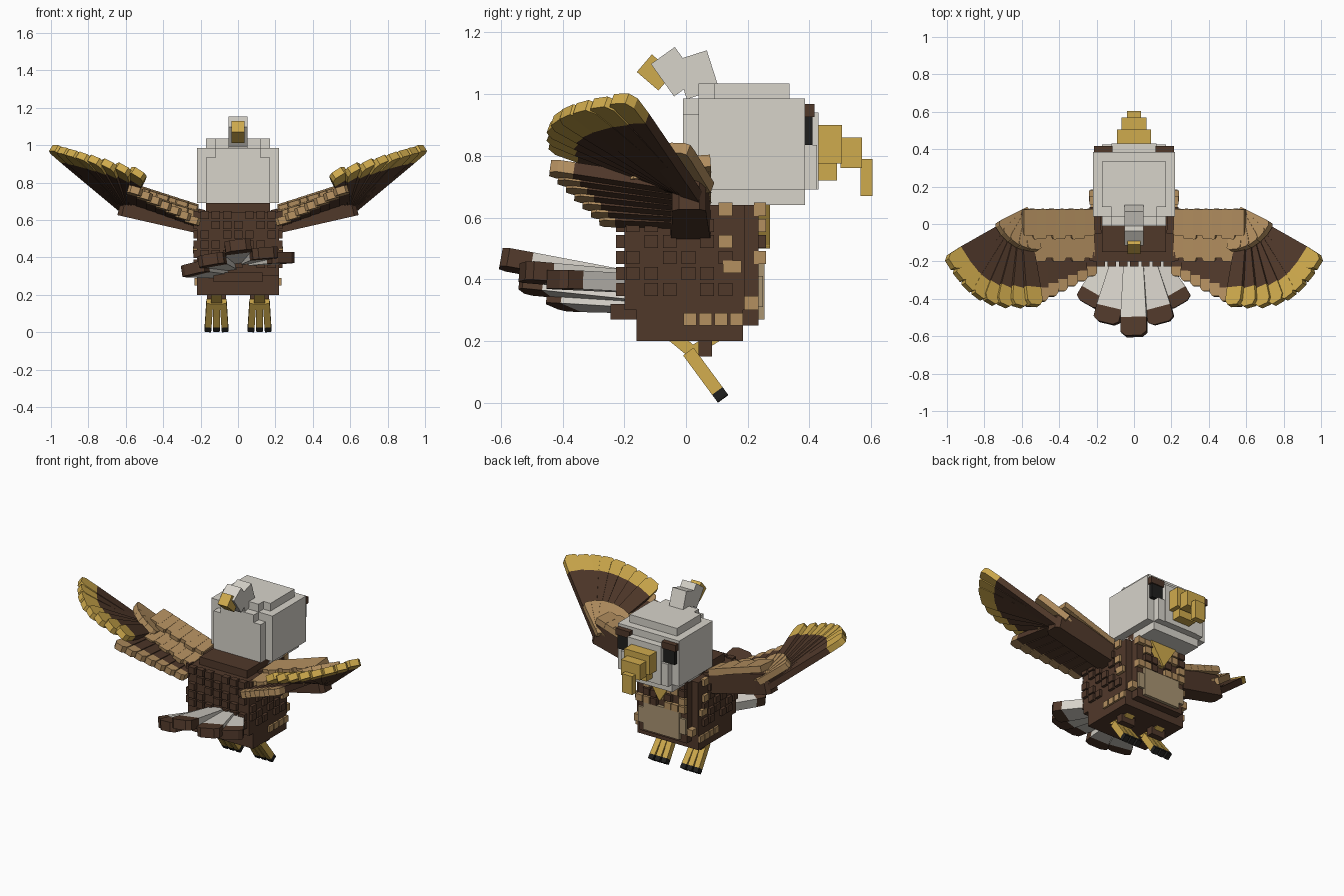
import bpy, bmesh, math, random
from mathutils import Vector

if "Cube" in bpy.data.objects:
    bpy.data.objects.remove(bpy.data.objects["Cube"], do_unlink=True)
random.seed(4)


def material(name, rgb):
    m = bpy.data.materials.new(name)
    col = [(c / 255) ** 2.2 for c in rgb] + [1]
    m.use_nodes = True
    m.diffuse_color = col
    m.node_tree.nodes["Principled BSDF"].inputs["Base Color"].default_value = col
    return m


BROWN = material("dark_brown", (81, 59, 46))
TAN = material("tan", (178, 142, 96))
GOLD = material("gold", (206, 169, 78))
GREY = material("pale_grey", (214, 210, 201))
BLACK = material("black", (36, 36, 35))
BELLY = material("beige", (168, 147, 114))


def finish(name, bm, mats):
    bmesh.ops.recalc_face_normals(bm, faces=bm.faces)
    me = bpy.data.meshes.new(name)
    bm.to_mesh(me)
    bm.free()
    for m in mats:
        me.materials.append(m)
    ob = bpy.data.objects.new(name, me)
    bpy.context.collection.objects.link(ob)
    return ob


def box(name, mat, x, y, z):
    """Axis-aligned block given as three (low, high) ranges."""
    bm = bmesh.new()
    bmesh.ops.create_cube(bm, size=1)
    for v in bm.verts:
        v.co = [r[0] if c < 0 else r[1] for c, r in zip(v.co, (x, y, z))]
    return finish(name, bm, [mat])


def feather(name, p0, p1, normal, w0, w1, thick, mat, tip=None, split=0.8, end=0.6):
    """Flat bar from p0 to p1, widening w0 to w1, with a coloured blunt tip."""
    p0, p1 = Vector(p0), Vector(p1)
    d = p1 - p0
    side = d.cross(Vector(normal)).normalized()
    up = side.cross(d).normalized() * thick / 2
    bm = bmesh.new()
    rings = []
    for t, w in ((0, w0), (split, w1), (0.95, w1), (1, w1 * end)):
        c, s = p0 + d * t, side * w / 2
        rings.append([bm.verts.new(c + a) for a in (s + up, up - s, -s - up, s - up)])
    bm.faces.new(rings[0])
    for k in range(3):
        for j in range(4):
            n = (j + 1) % 4
            f = bm.faces.new((rings[k][j], rings[k][n], rings[k + 1][n], rings[k + 1][j]))
            f.material_index = 1 if k and tip else 0
    bm.faces.new(rings[3]).material_index = 1 if tip else 0
    return finish(name, bm, [mat, tip or mat])


def sym(w):
    return (-w, w)


# Head: overlapping blocks that give stepped corners
box("head_core", GREY, sym(.22), (.04, .385), (.69, .985))
box("head_back", GREY, sym(.17), (-.01, .1), (.69, .935))
box("head_upper_back", GREY, sym(.12), (-.01, .1), (.9, .985))
box("head_underside", GREY, sym(.17), (.04, .385), (.64, .7))
box("head_crown", GREY, sym(.17), (.09, .335), (.98, 1.035))
box("head_crown_ridge", GREY, sym(.12), (.04, .335), (.98, 1.035))
box("face", GREY, sym(.12), (.38, .43), (.69, .94))
box("cheeks", GREY, sym(.17), (.38, .425), (.69, .835))
for s, n in ((1, "left"), (-1, "right")):
    x = sorted((s * .125, s * .205))
    box(n + "_eye", BLACK, x, (.37, .41), (.835, .932))
    box(n + "_brow", BROWN, sorted((s * .115, s * .215)), (.375, .417), (.925, .967))

# Beak
box("beak_base", GOLD, sym(.09), (.42, .505), (.775, .9))
box("beak_middle", GOLD, sym(.068), (.5, .57), (.76, .86))
box("beak_hook", GOLD, sym(.037), (.565, .605), (.67, .79))
box("lower_beak", GOLD, sym(.06), (.38, .49), (.72, .778))

# Crest
feather("crest_front", (0, .055, 1.0), (0, .015, 1.125), (0, 1, .3), .1, .1, .11, GREY, end=1)
feather("crest_middle", (0, 0, 1.02), (0, -.075, 1.125), (0, 1, .7), .1, .1, .095, GREY, end=1)
feather("crest_tip", (0, -.065, 1.04), (0, -.135, 1.1), (0, .65, .75), .07, .07, .075, GOLD, end=1)

# Body
box("body", BROWN, sym(.22), (-.2, .19), (.3, .64))
box("chest", BROWN, sym(.175), (.18, .235), (.3, .64))
box("body_base", BROWN, sym(.22), (-.16, .185), (.2, .32))
box("body_lower_back", BROWN, sym(.17), (-.16, .235), (.25, .32))
box("neck", BROWN, sym(.17), (-.15, .2), (.62, .69))
box("belly", BELLY, sym(.13), (.2, .255), (.27, .45))
box("belly_sides", BELLY, sym(.17), (.2, .25), (.31, .41))
feather("chest_bib", (0, .25, .65), (0, .25, .5), (0, 1, 0), .2, .02, .045, GOLD, split=.94)

# Raised plumage squares on sides, back and chest
for row in range(6):
    z = (.345 + row * .052, .388 + row * .052)
    for col in range(7):
        a = -.195 + col * .06
        for s in (1, -1):
            if (row + col) % 3 and col < 6:
                m = TAN if col > 4 and row % 2 else BROWN
                box("side_plume", m, sorted((s * .21, s * .238)), (a, a + .045), z)
        if (row + col) % 4:
            box("back_plume", BROWN, (a - .006, a + .039), (-.226, -.19), z)
        if row > 1 and random.random() < .85:
            m = TAN if random.random() < .6 else BROWN
            a = a * .85
            box("chest_plume", m, (a - .006, a + .039), (.22, .26), z)
for s in (1, -1):
    for k in range(4):
        a = -.008 + k * .05
        box("flank_plume", TAN, sorted((s * .2, s * .232)), (a, a + .042), (.25, .29))
    box("flank_patch", TAN, sorted((s * .2, s * .24)), (.12, .18), (.42, .46))
    box("flank_edge", TAN, sorted((s * .14, s * .21)), (.18, .235), (.3, .345))

# Tail, rolled a little to one side
box("tail_base", BROWN, sym(.13), (-.245, -.14), (.27, .32))
tail_up = (-.13, .2, 1)
tips = ((0, -.6, .467), (.15, -.53, .425), (-.15, -.53, .39), (.25, -.43, .4), (-.25, -.43, .34))
for i, tip in enumerate(tips):
    root = (tip[0] * .35, -.15, .385 + tip[0] * .1 - .008 * i)
    feather("tail_feather", root, tip, tail_up, .1, .14, .06, GREY, BROWN, .78)

# Legs and feet
for s, n in ((1, "left"), (-1, "right")):
    x = s * .115
    box(n + "_thigh", BROWN, (x - .05, x + .05), (.04, .085), (.15, .21))
    feather(n + "_shank", (x, -.065, .235), (x, .02, .165), (0, .6, .8), .06, .06, .04, GOLD, end=1)
    feather(n + "_ankle", (x, .1, .215), (x, .01, .16), (0, -.6, .8), .06, .06, .035, GOLD, end=1)
    for k in (-1, 0, 1):
        t = x + k * .046
        feather(n + "_toe", (t - k * .01, .008, .165), (t, .12, .013), (0, .8, .6),
                .036, .036, .042, GOLD, BLACK, .84, .9)

# Wings
for s, n in ((1, "left"), (-1, "right")):
    up = (-s * .28, 0, .96)
    feather(n + "_wing_arm", (s * .19, .015, .59), (s * .63, .01, .69), up, .13, .11, .13, BROWN)

    # Long fanned feathers with gold tips, bowed outward along the fan
    outer, inner = Vector((.375, -.245, .325)), Vector((-.06, -.475, .17))
    fan_up = Vector((-.53, .32, .79))
    wrist = Vector((.61, .03, .66))
    flip = Vector((s, 1, 1))
    for i in range(8):
        bow = Vector((.045, -.08, .015)) * math.sin(math.pi * i / 7)
        d = outer.lerp(inner, i / 7) + bow
        root = wrist + fan_up * (.004 * i)
        feather(n + "_primary", root * flip, (root + d) * flip,
                fan_up * flip, .05, .095, .04, BROWN, GOLD, .8)
    for i in range(5):
        d = outer.lerp(inner, i / 4).normalized()
        root = wrist + fan_up * .045 + Vector((-.02, .02, 0))
        feather(n + "_wrist_covert", root * flip, (root + d * .22) * flip,
                fan_up * flip, .05, .085, .04, TAN)

    # Inner flight feathers and two covert rows
    for i in range(7):
        t = i / 6
        x = .25 + .31 * t
        z = .59 + .1 * t
        feather(n + "_secondary", (s * x, .04, z),
                (s * (x - .01), -.28 - .16 * t, z + .01 + .06 * t), up, .06, .08, .04,
                BROWN, TAN, .84)
        for row, (y0, y1, h) in enumerate(((.02, -.18, .055), (.08, -.06, .085))):
            feather(n + "_covert", (s * x, y0, z + h),
                    (s * x, y1 - .02 * (i % 2), z + h - .01), up, .068, .072, .04, TAN, end=.8)
